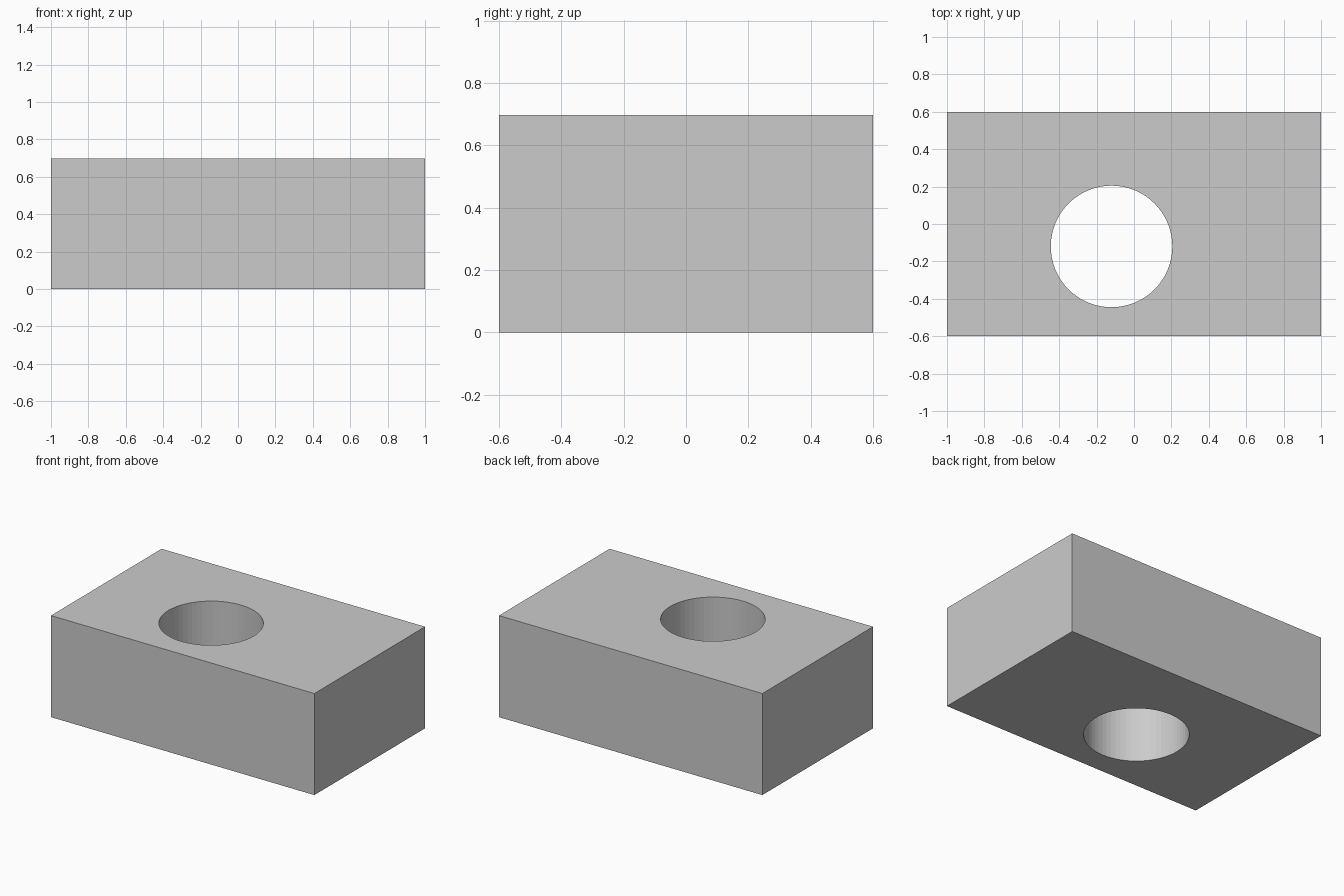
import bpy

if "Cube" in bpy.data.objects:
    bpy.data.objects.remove(bpy.data.objects["Cube"])

HEIGHT = 0.697

# Solid rectangular block standing on the ground plane
bpy.ops.mesh.primitive_cube_add(size=1, location=(0, 0, HEIGHT / 2))
block = bpy.context.object
block.name = "block"
block.scale = (2.0, 1.2, HEIGHT)
bpy.ops.object.transform_apply(location=True, rotation=False, scale=True)

# Cutter for the round off-centre through hole
bpy.ops.mesh.primitive_cylinder_add(vertices=64, radius=0.325, depth=HEIGHT * 2,
                                    location=(-0.12, -0.12, HEIGHT / 2))
cutter = bpy.context.object
cutter.name = "hole_cutter"
cutter.hide_render = True

# Bore the hole, then discard the cutter
bore = block.modifiers.new("bore", 'BOOLEAN')
bore.operation = 'DIFFERENCE'
bore.solver = 'EXACT'
bore.object = cutter
bpy.context.view_layer.objects.active = block
bpy.ops.object.modifier_apply(modifier=bore.name)
bpy.data.objects.remove(cutter, do_unlink=True)
